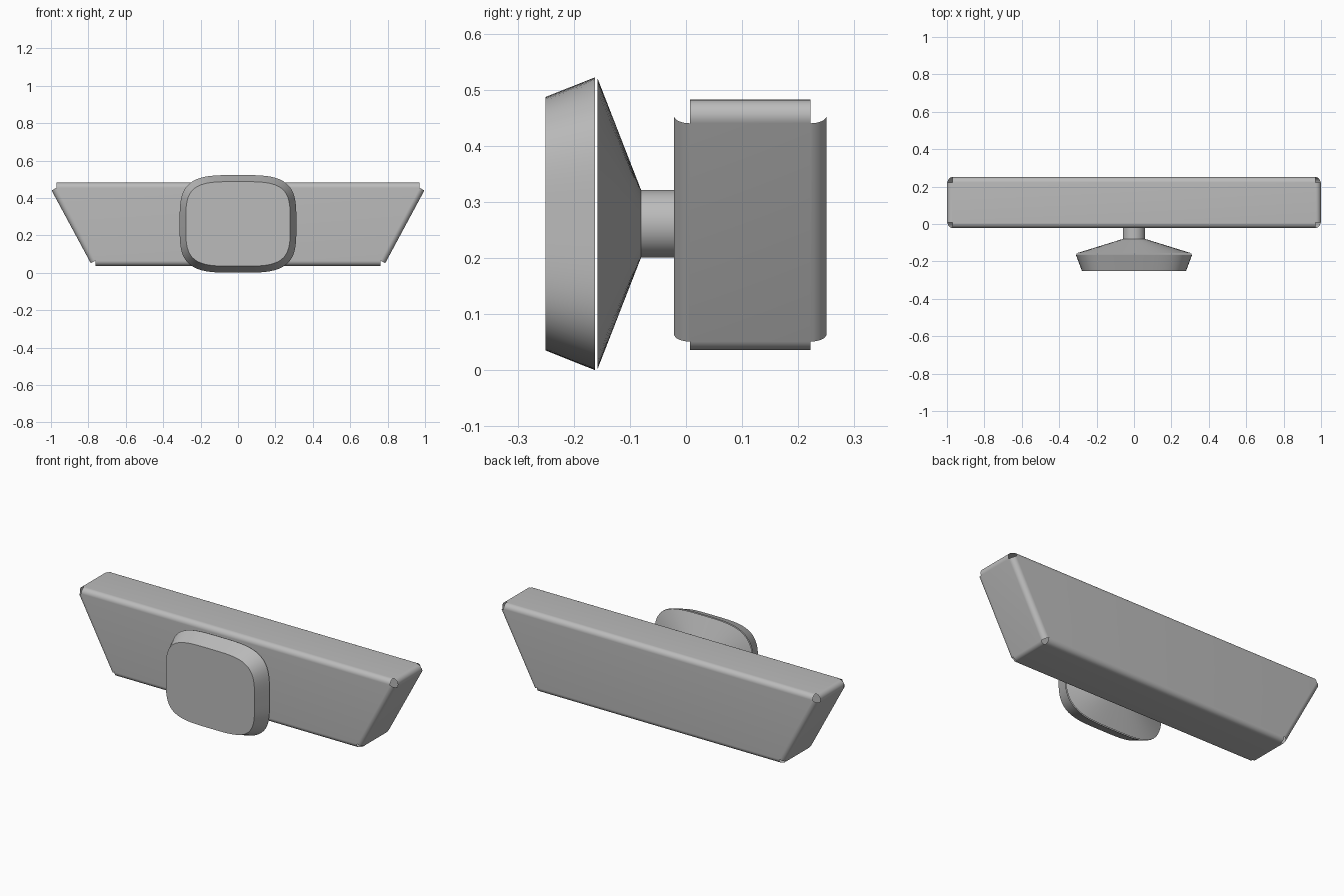
import bpy, bmesh, math
from mathutils import Vector

cube = bpy.data.objects.get("Cube")
if cube:
    bpy.data.objects.remove(cube, do_unlink=True)

grey = bpy.data.materials.new("plain_grey")
grey.use_nodes = True
GREY = (0.5, 0.5, 0.5, 1)
grey.diffuse_color = GREY
grey.node_tree.nodes["Principled BSDF"].inputs["Base Color"].default_value = GREY


def finish(name, bm):
    """Weld, orient and shade a mesh, then add it to the scene."""
    bmesh.ops.remove_doubles(bm, verts=bm.verts[:], dist=1e-5)
    bmesh.ops.recalc_face_normals(bm, faces=bm.faces[:])
    mesh = bpy.data.meshes.new(name)
    bm.to_mesh(mesh)
    bm.free()
    mesh.materials.append(grey)
    ob = bpy.data.objects.new(name, mesh)
    bpy.context.collection.objects.link(ob)
    bpy.ops.object.select_all(action='DESELECT')
    ob.select_set(True)
    bpy.context.view_layer.objects.active = ob
    bpy.ops.object.shade_smooth_by_angle(angle=math.radians(30))
    return ob


def bridge(bm, a, b, closed=True):
    n = len(a)
    for i in range(n if closed else n - 1):
        j = (i + 1) % n
        bm.faces.new((a[i], a[j], b[j], b[i]))


# Trapezoid body: flat panels joined by round fillets, corners left open
RADIUS, STEPS = 0.0285, 8
Y_FRONT, Y_BACK = 0.007, 0.222
section = [(-0.762, 0.0645), (0.762, 0.0645), (0.9715, 0.4535), (-0.9715, 0.4535)]
normals = []
for i in range(4):
    (x0, z0), (x1, z1) = section[i], section[(i + 1) % 4]
    normals.append(Vector((z1 - z0, 0, x0 - x1)).normalized())

bm = bmesh.new()


def fillet(p, q, n0, n1):
    """Quarter-pipe strip along p-q, sweeping from normal n0 to n1."""
    rows = []
    for c in (p, q):
        rows.append([bm.verts.new(c + RADIUS * n0.slerp(n1, k / STEPS))
                     for k in range(STEPS + 1)])
    bridge(bm, *rows, closed=False)


front = [Vector((x, Y_FRONT, z)) for x, z in section]
back = [Vector((x, Y_BACK, z)) for x, z in section]
for ring, ny in ((front, Vector((0, -1, 0))), (back, Vector((0, 1, 0)))):
    bm.faces.new([bm.verts.new(p + RADIUS * ny) for p in ring])
    for i in range(4):
        fillet(ring[i], ring[(i + 1) % 4], normals[i], ny)
for i in range(4):
    j = (i + 1) % 4
    bm.faces.new([bm.verts.new(p + RADIUS * normals[i])
                  for p in (front[i], front[j], back[j], back[i])])
    fillet(front[i], back[i], normals[i - 1], normals[i])
finish("body", bm)

# Stand pieces share one centre line along y
CENTRE_Z, SIDES = 0.261, 96


def ring(bm, y, half_x, half_z, power):
    """Superellipse loop: power 2 is round, higher is squarer."""
    out = []
    for i in range(SIDES):
        a = 2 * math.pi * i / SIDES
        c, s = math.cos(a), math.sin(a)
        r = (abs(c) ** power + abs(s) ** power) ** (-1 / power)
        out.append(bm.verts.new((half_x * r * c, y, CENTRE_Z + half_z * r * s)))
    return out


def loft(name, first, last, cap=False):
    bm = bmesh.new()
    a, b = ring(bm, *first), ring(bm, *last)
    bridge(bm, a, b)
    if cap:
        bm.faces.new(b)
    return finish(name, bm)


loft("neck", (-0.0215, 0.06, 0.06, 2), (-0.08, 0.06, 0.06, 2))
loft("flared_cone", (-0.08, 0.06, 0.06, 2), (-0.158, 0.312, 0.26, 3.7))
loft("base_plate", (-0.162, 0.312, 0.261, 3.7), (-0.25, 0.279, 0.226, 3.9), cap=True)
